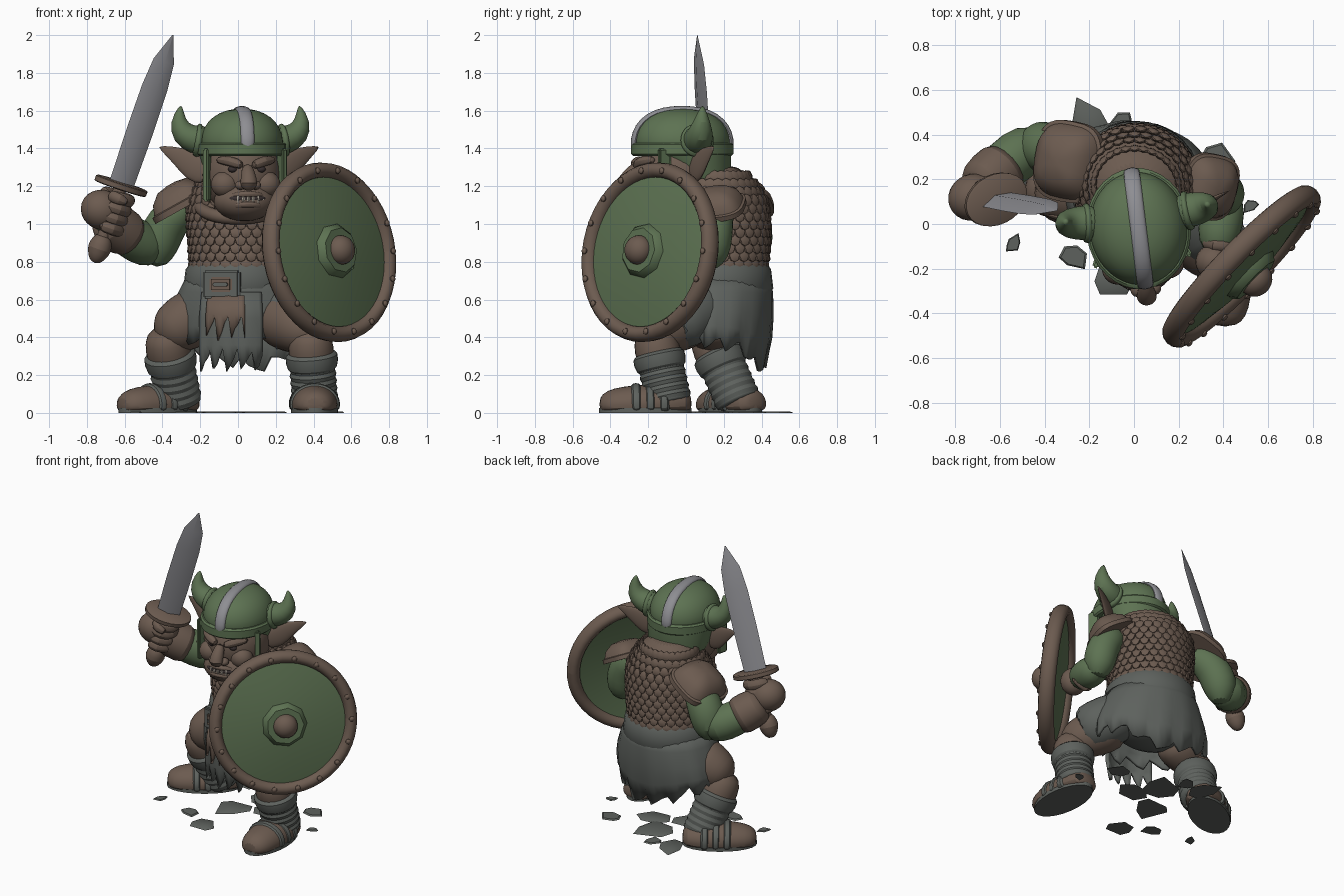
import bpy, bmesh, math, random
from mathutils import Vector, Matrix

if "Cube" in bpy.data.objects:
    bpy.data.objects.remove(bpy.data.objects["Cube"])
random.seed(4)

def mat(name, c):
    m = bpy.data.materials.new(name)
    m.diffuse_color = (*c, 1)
    m.use_nodes = True
    m.node_tree.nodes["Principled BSDF"].inputs["Base Color"].default_value = m.diffuse_color
    return m
GREEN, BROWN = mat("green", (.11, .17, .085)), mat("brown", (.15, .105, .08))
GREY, STEEL = mat("grey", (.11, .12, .11)), mat("steel", (.27, .27, .29))
DARK, BONE = mat("dark", (.04, .03, .03)), mat("bone", (.4, .36, .3))

def euler(x, y, z):
    return Matrix.Rotation(z, 3, 'Z') @ Matrix.Rotation(y, 3, 'Y') @ Matrix.Rotation(x, 3, 'X')

def finish(bm, name, m, M=None, sub=0):
    bmesh.ops.recalc_face_normals(bm, faces=bm.faces)
    me = bpy.data.meshes.new(name)
    bm.to_mesh(me)
    bm.free()
    if M: me.transform(M)
    me.materials.append(m)
    o = bpy.data.objects.new(name, me)
    bpy.context.collection.objects.link(o)
    if sub: o.modifiers.new("sub", "SUBSURF").levels = sub
    return o

def skin(name, rings, m, M=None, sub=0, caps=True, floor=-9):
    bm = bmesh.new()
    vs = [[bm.verts.new((p[0], p[1], max(p[2], floor))) for p in r] for r in rings]
    n = len(vs[0])
    for a, b in zip(vs, vs[1:]):
        for i in range(n):
            bm.faces.new((a[i], a[(i+1) % n], b[(i+1) % n], b[i]))
    if caps:
        bm.faces.new(vs[0]); bm.faces.new(vs[-1])
    return finish(bm, name, m, M, sub)

def loft(name, rows, m, n=32, p=2, **k):
    """rows: cx, cy, z, rx, ry"""
    f = lambda c: math.copysign(abs(c) ** (2/p), c)
    return skin(name, [[(cx+rx*f(math.cos(t)), cy+ry*f(math.sin(t)), z)
        for t in [2*math.pi*i/n for i in range(n)]] for cx, cy, z, rx, ry in rows], m, **k)

def tube(name, pts, m, n=14, squash=1, up=None, sub=1, **k):
    """pts: x, y, z, radius"""
    P = [Vector(p[:3]) for p in pts]
    rings = []
    for i, c in enumerate(P):
        t = (P[min(i+1, len(P)-1)] - P[max(i-1, 0)]).normalized()
        if up is None: up = Vector((0, 1, 0)) if abs(t.z) > .8 else Vector((0, 0, 1))
        up = Vector(up)
        up = (up - t*up.dot(t)).normalized()
        s = t.cross(up)
        rings.append([c + pts[i][3]*(up*math.cos(a) + s*squash*math.sin(a)) for a in [2*math.pi*j/n for j in range(n)]])
    return skin(name, rings, m, sub=sub, **k)

def blob(name, loc, size, m, rot=(0, 0, 0), M=None, seg=24):
    bm = bmesh.new()
    R = Matrix.LocRotScale(Vector(loc), euler(*rot), Vector(size))
    bmesh.ops.create_uvsphere(bm, u_segments=seg, v_segments=max(4, seg//2), radius=1, matrix=R)
    return finish(bm, name, m, M)

def box(name, loc, size, m, M=None, rz=0):
    bm = bmesh.new()
    bmesh.ops.create_cube(bm, size=1, matrix=Matrix.LocRotScale(Vector(loc), euler(0, 0, rz), Vector(size)))
    bmesh.ops.bevel(bm, geom=bm.edges[:], offset=min(size)*.25, segments=2, affect='EDGES')
    return finish(bm, name, m, M)

def torus(name, R, r, m, M=None, n=40, k=12, h=1):
    ring = [[((R+r*math.cos(b))*math.cos(a), (R+r*math.cos(b))*math.sin(a), h*r*math.sin(b))
        for b in [2*math.pi*j/k for j in range(k)]] for a in [2*math.pi*i/n for i in range(n+1)]]
    return skin(name, ring, m, M, caps=False)

# torso, twisted towards the sword arm
T = Matrix.Translation((.01, .17, 0)) @ Matrix.Rotation(math.radians(-11), 4, 'Z')
body = [(.62, .28, .27), (.78, .26, .255), (.9, .265, .27), (1.02, .275, .27), (1.12, .275, .26), (1.22, .225, .2), (1.32, .12, .1)]
loft("torso", [(0, 0, z, a, b) for z, a, b in body], BROWN, M=T, sub=1)
bm = bmesh.new()
for row in range(12):
    z = .79 + row*.042
    j = next(i for i in range(6) if body[i+1][0] >= z)
    (z0, a0, b0), (z1, a1, b1) = body[j:j+2]
    f = (z-z0)/(z1-z0)
    for i in range(30):
        t = 2*math.pi*(i + row % 2/2)/30
        L = Matrix.LocRotScale(Vector(((a0+(a1-a0)*f)*math.cos(t), (b0+(b1-b0)*f)*math.sin(t), z)),
            euler(-.25, 0, t+math.pi/2), Vector((.032, .014, .034)))
        bmesh.ops.create_uvsphere(bm, u_segments=6, v_segments=4, radius=1, matrix=L)
finish(bm, "mail_scales", BROWN, T)
torus("collar", .2, .035, BROWN, Matrix.Translation((0, .06, 1.1)) @ Matrix.Rotation(.35, 4, 'X'))
loft("belt", [(0, 0, .64, .29, .28), (0, 0, .66, .3, .292), (0, 0, .76, .288, .28), (0, 0, .79, .265, .26)], GREY, M=T)
for nm, y, s, m in (("buckle_frame", -.295, (.2, .05, .15), GREY), ("buckle_plate", -.315, (.12, .04, .08), BROWN), ("buckle_pin", -.335, (.08, .03, .02), GREY)):
    box(nm, (-.04, y, .68), s, m, T)

# ragged skirt and front flaps
def ragged(name, rows, m, jag, n=56, lo=0, hi=2*math.pi, back=0):
    bm = bmesh.new()
    vs = []
    for k, (z, a, b) in enumerate(rows):
        vs.append([])
        for i in range(n+1):
            t = lo+(hi-lo)*i/n
            dz = jag*(i % 4 - 1.5)/2 + random.uniform(-.015, .015) if k == len(rows)-1 else 0
            dz -= back*max(0, math.sin(t))**3*(k/(len(rows)-1))**2
            w = 1 + .02*math.sin(t*14)*k/len(rows)
            vs[-1].append(bm.verts.new((a*w*math.cos(t), b*w*math.sin(t), z+dz)))
    for p, q in zip(vs, vs[1:]):
        for i in range(n):
            bm.faces.new((p[i], p[i+1], q[i+1], q[i]))
    s = finish(bm, name, m, T).modifiers.new("thick", "SOLIDIFY")
    s.thickness, s.offset = .02, 0
ragged("skirt", [(.72, .275, .265), (.64, .315, .28), (.54, .355, .28), (.46, .375, .27), (.38, .375, .24)], GREY, .04, back=.13)
ragged("front_flap", [(.64, .3, .295), (.5, .32, .31), (.36, .32, .31), (.28, .31, .3)], GREY, .07, n=18, lo=-2.1, hi=-1.0)
ragged("fur_flap", [(.62, .31, .31), (.52, .33, .325), (.45, .33, .325)], BROWN, .07, n=12, lo=-1.95, hi=-1.3)
blob("hips", (0, .17, .56), (.29, .25, .17), GREY)
tube("left_skirt_drape", [(.12, .15, .6, .13), (.2, .09, .56, .17), (.3, -.02, .5, .17), (.37, -.1, .46, .15)], GREY)

# head, turned towards the shield
H = Matrix.Translation((.02, -.02, 0)) @ Matrix.Rotation(math.radians(7), 4, 'Z')
blob("head", (0, -.01, 1.26), (.21, .235, .22), BROWN, M=H)
blob("jaw", (0, -.13, 1.12), (.165, .155, .105), BROWN, M=H)
blob("neck", (.0, .08, 1.17), (.16, .18, .16), BROWN, M=H)
tube("nose", [(0, -.24, 1.31, .03), (0, -.28, 1.26, .038), (0, -.32, 1.215, .05), (0, -.28, 1.185, .035)], BROWN, M=H)
blob("mouth", (0, -.24, 1.135), (.1, .045, .03), DARK, M=H)
for nm, z, bend in (("upper_lip", 1.16, -.02), ("lower_lip", 1.105, -.012)):
    tube(nm, [(x*.1, -.28+.06*x*x, z+bend*x*x, .018) for x in (-1, -.5, 0, .5, 1)], BROWN, n=8, M=H)
for i in range(7):
    x = (i-3)*.026
    blob("tooth", (x, -.28+4*x*x, 1.132), (.011, .01, .026 if i in (1, 5) else .017), BONE, M=H, seg=8)
for s in (-1, 1):
    tube("brow", [(s*.02, -.255, 1.305, .025), (s*.09, -.235, 1.335, .032), (s*.16, -.16, 1.34, .02)], BROWN, n=8, M=H)
    blob("eye", (s*.075, -.22, 1.29), (.026, .02, .018), DARK, M=H, seg=12)
    blob("cheek", (s*.11, -.17, 1.21), (.075, .07, .07), BROWN, M=H)
    blob("nostril", (s*.04, -.27, 1.205), (.03, .035, .025), BROWN, M=H, seg=12)
    tube("ear", [(s*.17, .02, 1.25, .06), (s*.25, .05, 1.3, .08), (s*.32, .08, 1.36, .055), (s*.43, .12, 1.41, .006)], BROWN, squash=.3, M=H)
    tube("horn", [(s*.17, .05, 1.44, .085), (s*.25, .055, 1.445, .08), (s*.31, .06, 1.48, .07), (s*.335, .065, 1.545, .045), (s*.315, .07, 1.63, .006)], GREEN, M=H)
    tube("horn_ring", [(s*.2, .05, 1.44, .09), (s*.23, .052, 1.442, .095), (s*.25, .054, 1.446, .085)], GREEN, M=H)
    box("cheek_guard", (s*.2, -.12, 1.26), (.03, .07, .28), GREEN, M=H, rz=s*.4)

# helmet
loft("helmet", [(0, 0, 1.36, .22, .255), (0, 0, 1.44, .222, .257), (0, 0, 1.51, .205, .24), (0, 0, 1.57, .155, .185), (0, 0, 1.605, .08, .1), (0, 0, 1.61, .01, .01)], GREEN, M=H, sub=1)
loft("helmet_band", [(0, 0, 1.36, .225, .26), (0, 0, 1.37, .235, .272), (0, 0, 1.42, .235, .272), (0, 0, 1.43, .225, .26)], GREEN, M=H)
loft("neck_guard", [(0, .1, 1.23, .19, .15), (0, .08, 1.27, .205, .18), (0, .04, 1.38, .225, .22)], GREEN, M=H)
arc = [(.258, 1.4), (.257, 1.45), (.238, 1.515), (.18, 1.572), (.1, 1.602)]
arc = [(-y, z) for y, z in arc] + [(0, 1.61)] + arc[::-1]
tube("helmet_crest", [(0, y, z, .04) for y, z in arc], STEEL, squash=.5, up=(1, 0, 0), n=8, M=H)

# shoulder plates
for nm, c, s, tilt in (("right_pauldron", (-.285, .28, 1.085), 1.12, (.1, -.5, -.2)), ("left_pauldron", (.33, .17, 1.075), .92, (.1, .5, -.2))):
    M = Matrix.LocRotScale(Vector(c), euler(*tilt), Vector((s, s, s)))
    loft(nm, [(0, 0, z, a, a*1.08) for z, a in ((0, .13), (0, .15), (.03, .15), (.035, .137), (.08, .12), (.12, .075), (.13, .02))], BROWN, p=3, M=M)

# arms
tube("right_upper_arm", [(-.25, .27, 1.12, .08), (-.34, .32, 1.05, .11), (-.4, .345, .97, .12), (-.43, .35, .87, .115), (-.43, .34, .77, .05)], GREEN)
tube("right_forearm", [(-.4, .35, .86, .08), (-.48, .34, .88, .12), (-.57, .27, .93, .12), (-.67, .18, 1.0, .095), (-.71, .12, 1.06, .08)], GREEN)
tube("right_cuff", [(-.57, .27, .93, .1), (-.585, .255, .94, .135), (-.69, .165, 1.02, .125), (-.71, .15, 1.035, .08)], BROWN)
tube("left_upper_arm", [(.27, .17, 1.1, .08), (.35, .15, 1.03, .105), (.39, .14, .94, .11), (.4, .13, .84, .105), (.4, .11, .76, .05)], GREEN)
tube("left_forearm", [(.4, .15, .83, .08), (.4, .06, .83, .105), (.38, -.04, .85, .1), (.37, -.13, .87, .075)], GREEN)
blob("left_fist", (.36, -.17, .87), (.085, .08, .09), BROWN)
tube("shield_strap", [(.47, -.06, .82, .03), (.38, 0, .72, .03), (.29, -.08, .83, .03), (.36, -.1, .95, .03), (.44, -.1, .9, .03)], BROWN, n=8)

# sword and the fist around it
A, B = Vector((-.62, .11, 1.2)), Vector((-.345, .06, 2.0))
ax = (B-A).normalized()
u = Vector((.92, .4, 0)); u = (u - ax*u.dot(ax)).normalized()
v = ax.cross(u)
at = lambda d, r: (*(A+ax*d), r)
L = (B-A).length
tube("sword_blade", [at(0, .073), at(.3, .078), at(.55, .076), at(.7, .062), at(L, .003)], STEEL, n=4, squash=.3, up=u, sub=0)
tube("sword_guard", [at(-.015, .14), at(-.01, .15), at(.015, .15), at(.02, .14)], BROWN, n=24, squash=.75, up=u, sub=0)
tube("sword_grip", [at(-.3, .035), at(0, .035)], BROWN, sub=0)
tube("sword_pommel", [at(-.43, .02), at(-.405, .045), at(-.35, .07), at(-.3, .055), at(-.27, .03)], BROWN)
blob("right_fist", (-.72, .12, 1.075), (.115, .105, .105), BROWN, rot=(0, .33, .4))
for i in range(4):
    c = A + ax*(-.225+.055*i)
    tube("finger", [(*(c + (u*math.cos(a) + v*math.sin(a))*.08), .037) for a in (-2.6, -1.6, -.7, .2, 1.1, 1.9, 2.7)], BROWN, n=8, up=ax)
tube("thumb", [at(-.05, .02), (-.68, .03, 1.15, .036), (-.62, .015, 1.13, .034), (-.585, .03, 1.11, .02)], BROWN, n=8)

# shield, tilted slightly upwards
nrm = Vector((.71, -.69, .14)).normalized()
S = Matrix.Translation((.482, -.19, .85)) @ nrm.to_track_quat('Z', 'Y').to_matrix().to_4x4()
loft("shield_face", [(0, 0, z, r, r) for z, r in ((.03, .01), (.015, .25), (-.02, .43), (.01, .43), (.045, .25), (.06, .01))], GREEN, n=40, M=S)
torus("shield_rim", .438, .042, BROWN, S, n=48, h=1.25)
for i in range(18):
    a = 2*math.pi*i/18
    blob("rim_stud", (.436*math.cos(a), .436*math.sin(a), .05), (.018, .018, .014), BROWN, M=S, seg=10)
loft("boss_collar", [(0, 0, z, r, r) for z, r in ((.03, .15), (.06, .145), (.09, .12), (.09, .08))], GREEN, n=9, M=S)
blob("boss", (0, 0, .09), (.078, .078, .07), BROWN, M=S)

# legs and boots
def leg(side, hip, knee, ankle, heel, toe):
    hip, knee, ankle, heel, toe = map(Vector, (hip, knee, ankle, heel, toe))
    mix = lambda a, b, f, r: (*a.lerp(b, f), r)
    tube(side+"_thigh", [mix(hip, knee, 0, .14), mix(hip, knee, .35, .165), mix(hip, knee, .75, .145), mix(hip, knee, 1, .12), mix(hip, knee, 1.2, .04)], BROWN)
    tube(side+"_calf", [mix(knee, ankle, -.1, .08), mix(knee, ankle, .1, .125), mix(knee, ankle, .4, .125), mix(knee, ankle, .8, .1)], BROWN)
    tube(side+"_boot_cuff", [mix(knee, ankle, .3, .11), mix(knee, ankle, .32, .15), mix(knee, ankle, .6, .14), mix(knee, ankle, .64, .1)], GREY)
    tube(side+"_boot_wraps", [mix(knee, ankle, .5+.06*i, .135 if i % 2 else .115) for i in range(12)], GREY, floor=0)
    tube(side+"_foot", [mix(heel, toe, f, r) for f, r in ((0, .03), (.04, .08), (.25, .105), (.5, .11), (.75, .1), (.92, .08), (1, .04))], BROWN, squash=1.2, floor=.01)
    for f in (.3, .45, .6):
        tube(side+"_foot_wrap", [mix(heel, toe, f-.07, .09), mix(heel, toe, f-.04, .12), mix(heel, toe, f+.04, .118), mix(heel, toe, f+.07, .09)], GREY, squash=1.18, floor=.005)
    across = (toe-heel).cross(Vector((0, 0, 1))).normalized()
    rim = [heel.lerp(toe, .5+.5*math.cos(a)) + across*.125*math.sin(a) for a in [math.pi*i/12 for i in range(24)]]
    skin(side+"_sole", [[(p.x, p.y, z) for p in rim] for z in (0, .025)], GREY)
leg("right", (-.17, .17, .54), (-.385, .12, .42), (-.32, .26, .1), (-.23, .37, .05), (-.62, .1, .04))
leg("left", (.17, .08, .53), (.38, -.17, .42), (.405, -.1, .1), (.4, .03, .05), (.41, -.46, .04))

# flat rubble on the ground
for x, y, r in ((-.2, .44, .13), (-.06, .45, .08), (.37, .3, .08), (.52, .08, .04), (-.27, -.15, .07), (-.1, -.25, .09), (-.54, -.09, .05), (0, .3, .16), (.15, .15, .13), (-.08, .06, .14)):
    q = [(r*random.uniform(.6, 1.1), 2*math.pi*i/6+random.uniform(-.3, .3)) for i in range(6)]
    skin("rubble", [[(x+k*d*math.cos(a), y+k*d*math.sin(a), z) for d, a in q] for k, z in ((1, 0), (.85, .008))], GREY)

bpy.ops.object.select_all(action='SELECT')
bpy.context.view_layer.objects.active = bpy.context.selected_objects[0]
bpy.ops.object.shade_smooth_by_angle(angle=math.radians(40))
